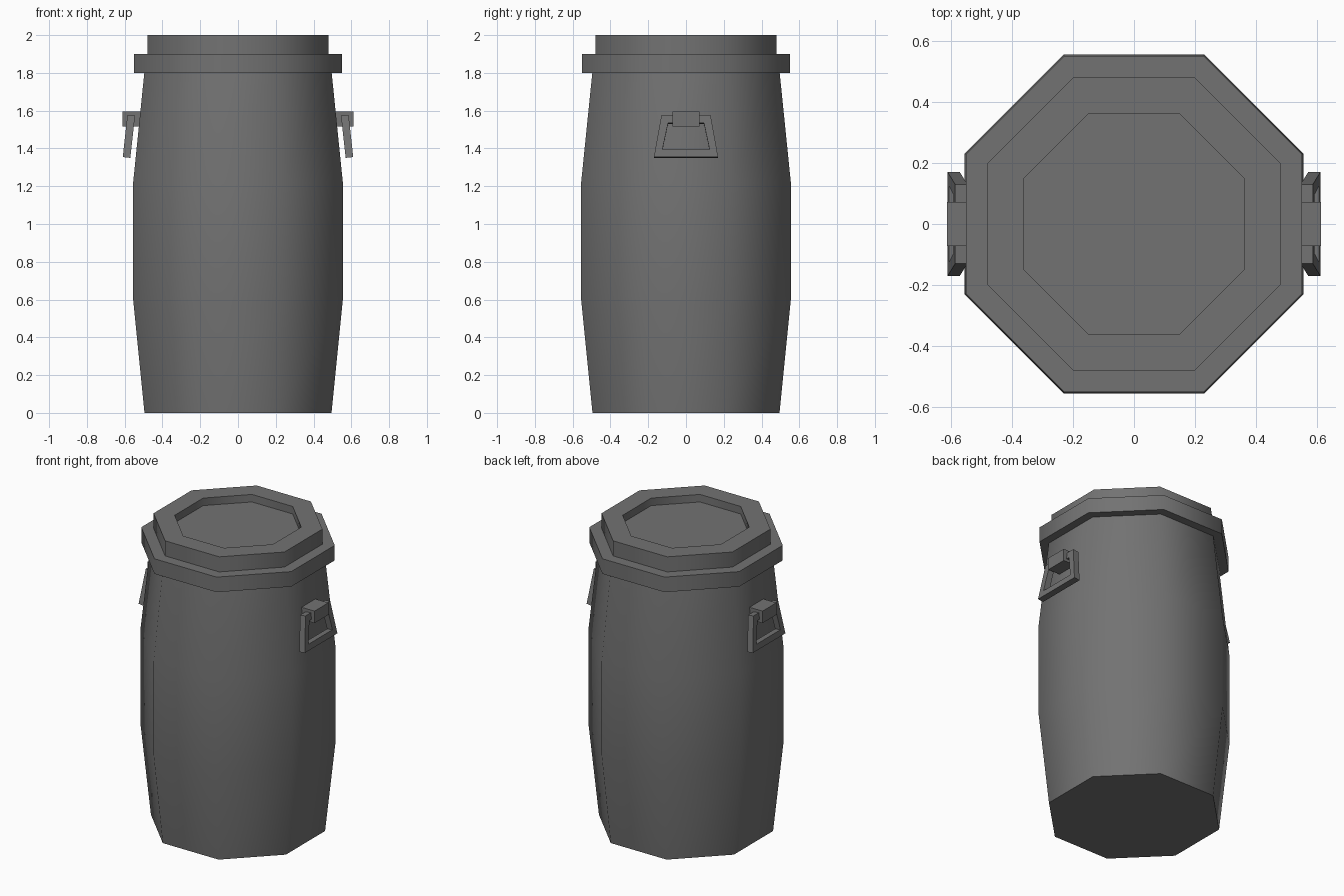
import bpy, bmesh, math

if "Cube" in bpy.data.objects:
    bpy.data.objects.remove(bpy.data.objects["Cube"])

# Dark grey plastic
plastic = bpy.data.materials.new("dark_plastic")
plastic.diffuse_color = (0.17, 0.17, 0.17, 1)
plastic.use_nodes = True
plastic.node_tree.nodes["Principled BSDF"].inputs["Base Color"].default_value = plastic.diffuse_color


def make_object(name, bm):
    bmesh.ops.recalc_face_normals(bm, faces=bm.faces)
    mesh = bpy.data.meshes.new(name)
    bm.to_mesh(mesh)
    bm.free()
    mesh.materials.append(plastic)
    ob = bpy.data.objects.new(name, mesh)
    bpy.context.collection.objects.link(ob)
    return ob


def octagon_lathe(name, profile):
    """Eight-sided solid from (flat distance, z) pairs, shaded round, capped at both ends."""
    bm = bmesh.new()
    rings = []
    for apothem, z in profile:
        r = apothem / math.cos(math.pi / 8)
        angles = [math.pi / 8 + i * math.pi / 4 for i in range(8)]
        rings.append([bm.verts.new((r * math.cos(a), r * math.sin(a), z)) for a in angles])
    for low, high in zip(rings, rings[1:]):
        for i in range(8):
            j = (i + 1) % 8
            bm.faces.new((low[i], low[j], high[j], high[i]))
    bm.faces.new(rings[0][::-1])
    bm.faces.new(rings[-1])
    ob = make_object(name, bm)
    bpy.context.view_layer.objects.active = ob
    ob.select_set(True)
    bpy.ops.object.shade_smooth_by_angle(angle=math.radians(60))
    ob.select_set(False)


def handle_ring(name, side):
    """Tilted trapezoid frame hanging from the bracket."""
    outer = [(-0.17, 1.35), (0.17, 1.35), (0.13, 1.573), (-0.13, 1.573)]
    inner = [(-0.125, 1.39), (0.125, 1.39), (0.095, 1.53), (-0.095, 1.53)]
    bm = bmesh.new()

    def loop(points, offset):
        return [bm.verts.new((side * (0.57 + offset - 0.11 * (z - 1.35)), y, z + offset * 0.11))
                for y, z in points]

    loops = [loop(outer, 0), loop(outer, 0.04), loop(inner, 0.04), loop(inner, 0)]
    for k in range(4):
        a, b = loops[k], loops[(k + 1) % 4]
        for i in range(4):
            j = (i + 1) % 4
            bm.faces.new((a[i], a[j], b[j], b[i]))
    return make_object(name, bm)


# Bulging barrel body
octagon_lathe("barrel_body", [(0.495, 0), (0.555, 0.6), (0.555, 1.22), (0.495, 1.81)])

# Stepped lid with a recessed top
octagon_lathe("lid", [(0.55, 1.8), (0.55, 1.9), (0.48, 1.9),
                      (0.48, 2.0), (0.36, 2.0), (0.36, 1.95)])

# Side handles and their brackets
for label, side in (("right", 1), ("left", -1)):
    handle_ring(label + "_handle", side)
    bm = bmesh.new()
    bmesh.ops.create_cube(bm, size=1)
    bmesh.ops.scale(bm, vec=(0.11, 0.145, 0.08), verts=bm.verts)
    bmesh.ops.translate(bm, vec=(side * 0.557, 0, 1.555), verts=bm.verts)
    make_object(label + "_handle_bracket", bm)
